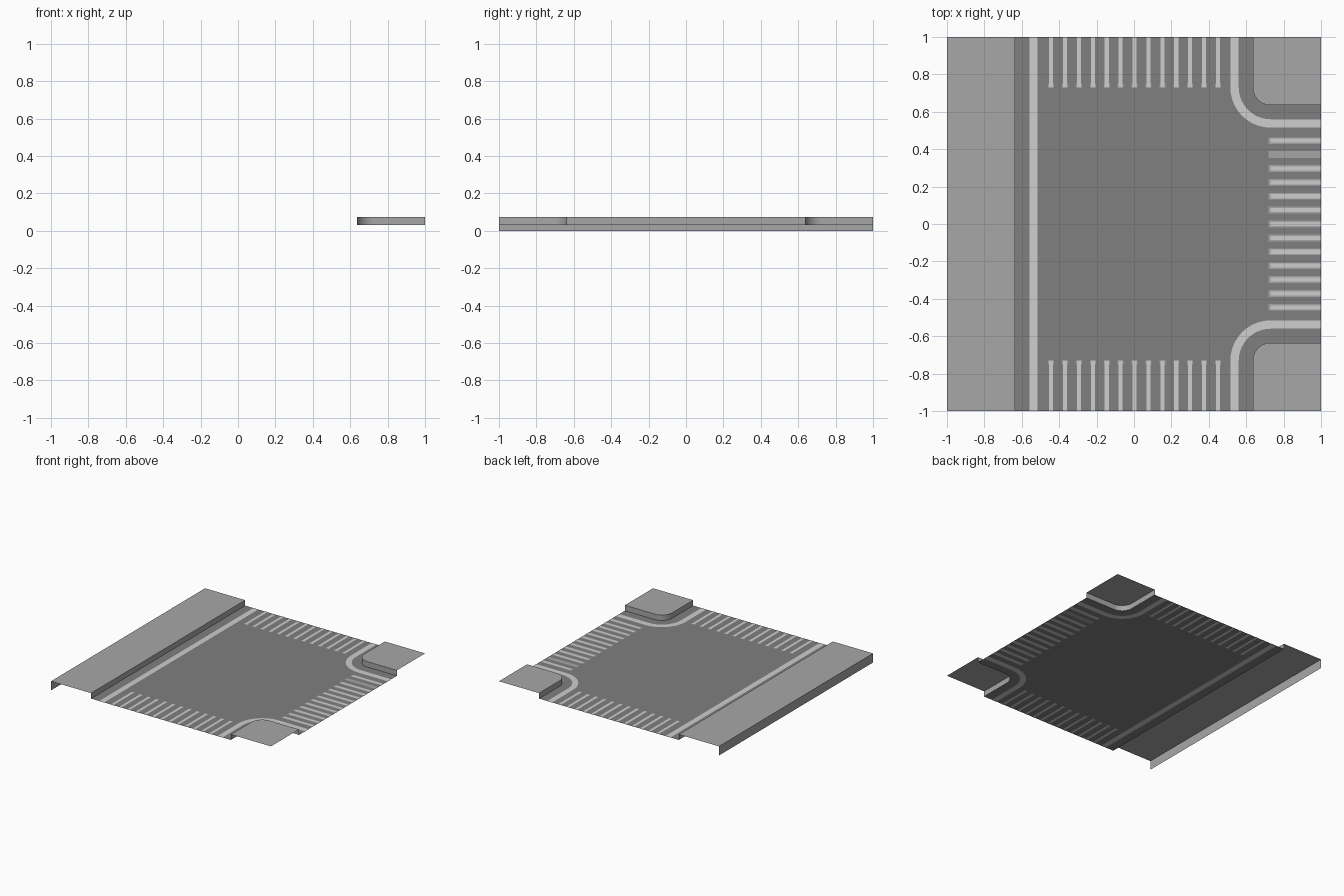
import bpy, math

if "Cube" in bpy.data.objects:
    bpy.data.objects.remove(bpy.data.objects["Cube"])

ROAD_Z, WALK_Z = 0.03, 0.075
KERB, C = 0.635, 0.73          # kerb position and centre of the corner arcs


def material(name, v):
    m = bpy.data.materials.new(name)
    m.diffuse_color = (v, v, v, 1)
    m.use_nodes = True
    m.node_tree.nodes["Principled BSDF"].inputs["Base Color"].default_value = m.diffuse_color
    return m


PAVING = material("paving grey", 0.39)
ASPHALT = material("asphalt grey", 0.215)
PAINT = material("line paint", 0.62)
WORN = material("worn paint", 0.38)


def make(name, verts, faces, mat):
    me = bpy.data.meshes.new(name)
    me.from_pydata(verts, [], faces)
    me.materials.append(mat)
    me.update()
    ob = bpy.data.objects.new(name, me)
    bpy.context.collection.objects.link(ob)
    return ob


def corner_path(r, sy, n=10):
    """Path from (C-r, 1) round the arc to (1, C-r), mirrored in y by sy."""
    pts = [(C - r, 1)]
    for i in range(n + 1):
        a = math.pi + math.pi / 2 * i / n
        pts.append((C + r * math.cos(a), C + r * math.sin(a)))
    pts.append((1, C - r))
    return [(x, y * sy) for x, y in pts]


def paint(name, rects, mat, h):
    """Thin plates set through the road so they show on both sides."""
    verts, faces = [], []
    for x0, x1, y0, y1 in rects:
        for z, flip in ((ROAD_Z + h, False), (ROAD_Z - h, True)):
            b = len(verts)
            verts += [(x0, y0, z), (x1, y0, z), (x1, y1, z), (x0, y1, z)]
            f = [b, b + 1, b + 2, b + 3]
            faces.append(f[::-1] if flip else f)
    make(name, verts, faces, mat)


# road surface with rounded corner cut-outs
r = C - KERB
outline = [(-KERB, -1)] + corner_path(r, -1) + corner_path(r, 1)[::-1] + [(-KERB, 1)]
make("road", [(x, y, ROAD_Z) for x, y in outline], [list(range(len(outline)))], ASPHALT)

# long pavement: outer wall, top and kerb
section = [(-1, 0), (-1, WALK_Z), (-KERB, WALK_Z), (-KERB, ROAD_Z)]
verts = [(x, y, z) for y in (-1, 1) for x, z in section]
make("long_pavement", verts, [(i, i + 1, i + 5, i + 4) for i in range(3)], PAVING)

for sy, side in ((-1, "front"), (1, "back")):
    # corner pavement: top and curved kerb
    path = corner_path(r, sy)
    n = len(path)
    verts = [(x, y, WALK_Z) for x, y in path] + [(x, y, ROAD_Z) for x, y in path]
    verts.append((1, sy, WALK_Z))
    faces = [list(range(n)) + [2 * n]]
    faces += [(i + 1, i, n + i, n + i + 1) for i in range(n - 1)]
    if sy < 0:
        faces = [list(f)[::-1] for f in faces]
    ob = make(side + "_corner_pavement", verts, faces, PAVING)
    for p in ob.data.polygons[2:-1]:
        p.use_smooth = True
    ob.data.polygons[0].use_smooth = False
    bpy.context.view_layer.objects.active = ob
    ob.select_set(True)
    bpy.ops.object.shade_smooth_by_angle(angle=math.radians(30))
    ob.select_set(False)

    # curved edge line
    a, b = corner_path(0.17, sy), corner_path(0.215, sy)
    verts, faces = [], []
    for z, up in ((ROAD_Z + 0.001, True), (ROAD_Z - 0.001, False)):
        o = len(verts)
        verts += [(x, y, z) for x, y in a + b]
        for i in range(n - 1):
            f = [o + i, o + n + i, o + n + i + 1, o + i + 1]
            faces.append(f if up == (sy > 0) else f[::-1])
    make(side + "_corner_line", verts, faces, PAINT)

    # crossing stripes at the front and back, with worn tips
    xs = [0.003 + 0.0743 * i for i in range(-6, 7)]
    y0, y1 = sorted((0.73 * sy, sy))
    paint(side + "_crossing", [(x - 0.011, x + 0.011, y0, y1) for x in xs], PAINT, 0.0012)
    t0, t1 = sorted((0.73 * sy, 0.75 * sy))
    paint(side + "_crossing_tips", [(x - 0.016, x + 0.016, t0, t1) for x in xs], WORN, 0.0007)

# straight edge line
paint("long_edge_line", [(-0.56, -0.515, -1, 1)], PAINT, 0.001)

# side crossing: worn border with a bright core, one stripe fully worn
ys = [0.0743 * i for i in range(-6, 7)]
paint("side_crossing_border", [(0.72, 1, y - 0.018, y + 0.018) for y in ys], WORN, 0.0007)
paint("side_crossing", [(0.73, 1, y - 0.011, y + 0.011)
                        for i, y in enumerate(ys) if i != 11], PAINT, 0.0012)
